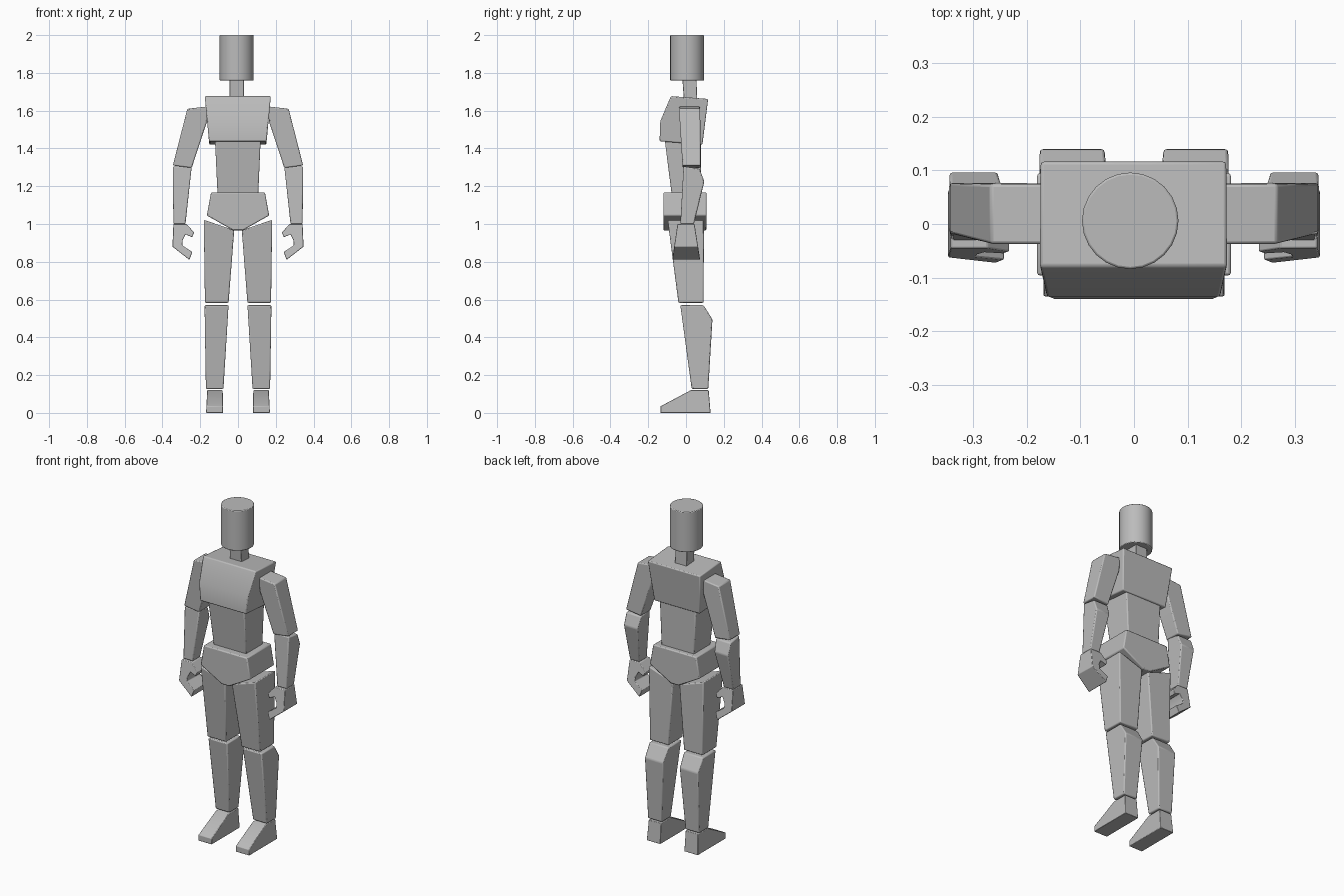
import bpy
import bmesh

cube = bpy.data.objects.get("Cube")
if cube:
    bpy.data.objects.remove(cube, do_unlink=True)

grey = bpy.data.materials.new("plain grey")
grey.use_nodes = True
GREY = (0.5, 0.5, 0.5, 1)
grey.diffuse_color = GREY
grey.node_tree.nodes["Principled BSDF"].inputs["Base Color"].default_value = GREY


def finish(obj, bevel):
    """Give the part its colour, a small rounded edge and smooth shading."""
    obj.data.materials.clear()
    obj.data.materials.append(grey)
    bpy.ops.object.select_all(action='DESELECT')
    obj.select_set(True)
    bpy.context.view_layer.objects.active = obj
    mod = obj.modifiers.new("soft edges", 'BEVEL')
    mod.width = bevel
    mod.segments = 2
    mod.limit_method = 'ANGLE'
    bpy.ops.object.shade_smooth_by_angle(angle=0.5)


def prism(name, plane, points, top, bottom, side=1, bevel=0.006):
    """Extrude an 'xz' or 'yz' outline; top and bottom are (z, low, high)
    and set how the extruded width changes with height."""
    bm = bmesh.new()
    caps = []
    for end in (1, 2):
        ring = []
        for a, z in points:
            t = (z - bottom[0]) / (top[0] - bottom[0])
            b = bottom[end] + t * (top[end] - bottom[end])
            x, y = (a, b) if plane == 'xz' else (b, a)
            ring.append(bm.verts.new((x * side, y, z)))
        bm.faces.new(ring)
        caps.append(ring)
    n = len(points)
    for i in range(n):
        j = (i + 1) % n
        bm.faces.new((caps[0][i], caps[0][j], caps[1][j], caps[1][i]))
    bmesh.ops.recalc_face_normals(bm, faces=bm.faces)
    mesh = bpy.data.meshes.new(name)
    bm.to_mesh(mesh)
    bm.free()
    obj = bpy.data.objects.new(name, mesh)
    bpy.context.collection.objects.link(obj)
    finish(obj, bevel)


# Head
bpy.ops.mesh.primitive_cylinder_add(vertices=24, radius=0.09, depth=0.24,
                                    location=(-0.007, 0.006, 1.88))
head = bpy.context.object
head.name = "head"
finish(head, 0.004)

# Neck
prism("neck", 'yz', [(-0.02, 1.78), (0.055, 1.78), (0.06, 1.64), (-0.01, 1.64)],
      (1.78, -0.045, 0.032), (1.64, -0.045, 0.032), bevel=0.003)

# Torso
prism("chest", 'yz',
      [(-0.08, 1.677), (0.117, 1.662), (0.087, 1.42), (-0.14, 1.438), (-0.136, 1.545)],
      (1.677, -0.176, 0.174), (1.42, -0.152, 0.15))
prism("abdomen", 'yz',
      [(-0.113, 1.45), (0.08, 1.45), (0.08, 1.15), (-0.075, 1.15)],
      (1.45, -0.122, 0.12), (1.15, -0.108, 0.107))
prism("pelvis", 'xz',
      [(-0.143, 1.167), (0.143, 1.167), (0.165, 1.045), (0.025, 0.966),
       (-0.025, 0.966), (-0.165, 1.045)],
      (1.167, -0.12, 0.108), (0.966, -0.12, 0.108))

# Limbs, outlined for the left side and flipped for the right
for label, side in (("left", 1), ("right", -1)):
    prism(label + "_upper_arm", 'xz',
          [(0.16, 1.622), (0.268, 1.61), (0.345, 1.31), (0.245, 1.297), (0.165, 1.54)],
          (1.62, -0.038, 0.075), (1.3, -0.018, 0.077), side)
    prism(label + "_forearm", 'yz',
          [(-0.013, 1.305), (0.072, 1.292), (0.097, 1.225), (0.042, 1.0), (-0.03, 1.0)],
          (1.305, 0.245, 0.345), (1.0, 0.278, 0.342), side)
    prism(label + "_hand", 'xz',
          [(0.342, 1.0), (0.273, 1.0), (0.232, 0.955), (0.243, 0.93),
           (0.278, 0.945), (0.293, 0.915), (0.295, 0.887), (0.242, 0.852),
           (0.257, 0.81), (0.347, 0.88)],
          (1.0, -0.045, 0.045), (0.81, -0.073, 0.075), side, 0.003)
    prism(label + "_thigh", 'xz',
          [(0.181, 1.022), (0.02, 0.967), (0.05, 0.583), (0.175, 0.583)],
          (1.02, -0.097, 0.095), (0.583, -0.04, 0.093), side)
    prism(label + "_shin", 'yz',
          [(-0.03, 0.57), (0.093, 0.57), (0.14, 0.495), (0.118, 0.127), (0.03, 0.127)],
          (0.57, 0.05, 0.177), (0.127, 0.077, 0.17), side)
    prism(label + "_foot", 'yz',
          [(0.025, 0.12), (0.12, 0.12), (0.13, 0), (-0.135, 0), (-0.135, 0.035)],
          (0.12, 0.081, 0.163), (0, 0.079, 0.169), side, 0.003)
